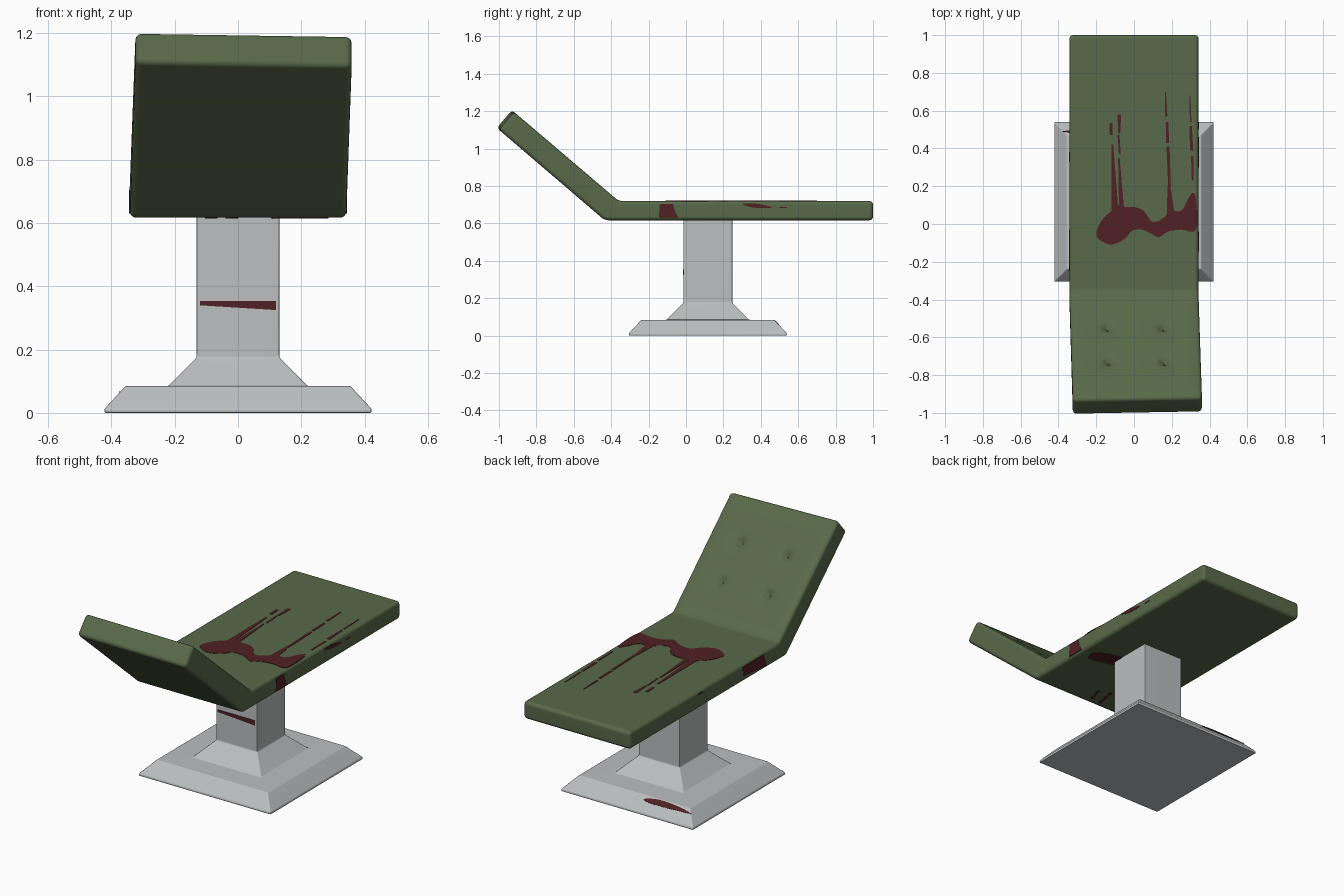
import bpy, bmesh, math
from mathutils import Vector

if "Cube" in bpy.data.objects:
    bpy.data.objects.remove(bpy.data.objects["Cube"])


def material(name, rgb):
    m = bpy.data.materials.new(name)
    m.diffuse_color = (*rgb, 1)
    m.use_nodes = True
    m.node_tree.nodes["Principled BSDF"].inputs["Base Color"].default_value = m.diffuse_color
    return m


GREEN = material("green_vinyl", (0.097, 0.142, 0.067))
GREY = material("grey_metal", (0.50, 0.52, 0.525))
RED = material("dark_red", (0.080, 0.015, 0.017))


def finish(name, bm, mat, smooth=True):
    bmesh.ops.recalc_face_normals(bm, faces=bm.faces)
    me = bpy.data.meshes.new(name)
    bm.to_mesh(me)
    bm.free()
    me.materials.append(mat)
    ob = bpy.data.objects.new(name, me)
    bpy.context.collection.objects.link(ob)
    if smooth:
        bpy.ops.object.select_all(action='DESELECT')
        bpy.context.view_layer.objects.active = ob
        ob.select_set(True)
        bpy.ops.object.shade_smooth_by_angle(angle=math.radians(40))
        ob.modifiers.new("weighted", 'WEIGHTED_NORMAL').keep_sharp = True
    return ob


# Pedestal: stacked square rings (half width, height)
CY = 0.117
bm = bmesh.new()
prev = None
for h, z in [(0.422, 0), (0.422, 0.013), (0.355, 0.085), (0.22, 0.085), (0.131, 0.175), (0.131, 0.64)]:
    ring = [bm.verts.new((sx * h, CY + sy * h, z)) for sx, sy in ((-1, -1), (1, -1), (1, 1), (-1, 1))]
    if prev:
        for i in range(4):
            j = (i + 1) % 4
            bm.faces.new((prev[i], prev[j], ring[j], ring[i]))
    else:
        bm.faces.new(ring[::-1])
    prev = ring
bm.faces.new(prev)
bmesh.ops.bevel(bm, geom=bm.edges[:], offset=0.005, segments=2, profile=0.5, affect='EDGES')
finish("pedestal", bm, GREY)

# Cushion: bent side profile (y, z), headrest turned slightly askew
profile = [(1.0, 0.72), (-0.36, 0.72), (-0.925, 1.201), (-1.006, 1.106), (-0.435, 0.617), (1.0, 0.617)]
slope = Vector((0, -0.565, 0.481)).normalized()
normal = Vector((0, 0.481, 0.565)).normalized()
bm = bmesh.new()
sides = []
for x in (-0.342, 0.342):
    s = -1 if x < 0 else 1
    ring = []
    for i, (y, z) in enumerate(profile):
        p = Vector((x, y, z))
        if i in (2, 3):
            p += Vector((0.018, 0, 0)) - slope * 0.008 * s
        ring.append(bm.verts.new(p))
    sides.append(ring)
bm.faces.new(sides[0])
bm.faces.new(sides[1][::-1])
for i in range(6):
    j = (i + 1) % 6
    bm.faces.new((sides[0][i], sides[0][j], sides[1][j], sides[1][i]))
bmesh.ops.recalc_face_normals(bm, faces=bm.faces)
bmesh.ops.bevel(bm, geom=bm.edges[:], offset=0.02, segments=4, profile=0.5, affect='EDGES')

# Button dimples: cut a grid in the headrest face and press it in
bm.normal_update()
region = [max((f for f in bm.faces if f.normal.dot(normal) > 0.99), key=lambda f: f.calc_area())]
axis = Vector((1, 0, 0))
cuts = [(axis, axis * (-0.27 + 0.0125 * i)) for i in range(46)]
start = Vector((0, -0.36, 0.72))
cuts += [(slope, start + slope * (0.08 + 0.0125 * i)) for i in range(45)]
for no, co in cuts:
    geom = set(region)
    for f in region:
        geom.update(f.edges)
        geom.update(f.verts)
    res = bmesh.ops.bisect_plane(bm, geom=list(geom), dist=1e-5, plane_co=co, plane_no=no)
    region = [g for g in res["geom"] if isinstance(g, bmesh.types.BMFace)]
buttons = []
for x, y in ((-0.14, -0.545), (0.155, -0.545), (-0.135, -0.725), (0.16, -0.725)):
    buttons.append(Vector((x, y, 0.72 + (-0.36 - y) * 0.481 / 0.565)))
for v in {v for f in region for v in f.verts}:
    depth = 0
    for b in buttons:
        r = (v.co - b).length
        if r < 0.13:
            depth += 0.024 * math.exp(-(r / 0.02) ** 2) + 0.006 * math.exp(-(r / 0.05) ** 2)
    v.co -= normal * depth
finish("cushion", bm, GREEN)

# Stains: thin plates laid on the surfaces
stains = bmesh.new()


def rounded(pts, n=4):
    """Closed Catmull-Rom outline through the points."""
    pts = [Vector(p) for p in pts]
    out = []
    for i in range(len(pts)):
        a, b, c, d = (pts[(i + k) % len(pts)] for k in (-1, 0, 1, 2))
        for s in range(n):
            t = s / n
            out.append(0.5 * (2 * b + (c - a) * t + (2 * a - 5 * b + 4 * c - d) * t * t
                              + (3 * b - a - 3 * c + d) * t ** 3))
    return out


def plate(pts, origin, u, v, n):
    o, u, v, n = Vector(origin), Vector(u), Vector(v), Vector(n).normalized()
    loops = [[stains.verts.new(o + u * p[0] + v * p[1] + n * h) for p in pts] for h in (-0.002, 0.002)]
    stains.faces.new(loops[0][::-1])
    stains.faces.new(loops[1])
    for i in range(len(pts)):
        j = (i + 1) % len(pts)
        stains.faces.new((loops[0][i], loops[0][j], loops[1][j], loops[1][i]))


X, Y, Z = (1, 0, 0), (0, 1, 0), (0, 0, 1)
TOP = ((0, 0, 0.72), X, Y, Z)
RIGHT = ((0.342, 0, 0), Y, Z, X)
LEFT = ((-0.342, 0, 0), Y, Z, (-1, 0, 0))
UNDER = ((0, 0, 0.617), X, Y, (0, 0, -1))

# Large pool on the seat
plate(rounded([(-0.2, -0.05), (-0.17, 0.02), (-0.12, 0.07), (-0.105, 0.1), (-0.05, 0.09), (0, 0.09),
               (0.05, 0.07), (0.1, 0.01), (0.16, 0.035), (0.19, 0.07), (0.25, 0.07), (0.285, 0.13),
               (0.31, 0.165), (0.328, 0.13), (0.328, -0.03), (0.25, -0.03), (0.18, -0.04), (0.13, -0.07),
               (0.08, -0.045), (0.04, -0.03), (-0.01, -0.035), (-0.05, -0.08), (-0.12, -0.11),
               (-0.18, -0.085)]), *TOP)
# Broken streaks: x at start, x at end, y range, half width at start and end
for x0, x1, y0, y1, w0, w1 in [(-0.1, -0.115, 0.06, 0.42, 0.018, 0.005), (-0.12, -0.123, 0.47, 0.535, 0.008, 0.008),
                               (-0.065, -0.08, 0.06, 0.35, 0.014, 0.004), (-0.075, -0.082, 0.37, 0.47, 0.005, 0.005),
                               (-0.078, -0.078, 0.48, 0.58, 0.005, 0.01),
                               (0.195, 0.185, 0.04, 0.2, 0.022, 0.007), (0.188, 0.18, 0.2, 0.41, 0.007, 0.008),
                               (0.178, 0.175, 0.43, 0.54, 0.008, 0.007), (0.17, 0.166, 0.57, 0.7, 0.007, 0.003),
                               (0.305, 0.3, 0.39, 0.52, 0.009, 0.006), (0.3, 0.296, 0.54, 0.68, 0.004, 0.003),
                               (0.31, 0.308, 0.23, 0.36, 0.004, 0.006)]:
    plate([(x0 - w0, y0), (x0 + w0, y0), (x1 + w1, y1), (x1 - w1, y1)], *TOP)
# Stains on the cushion sides
plate([(-0.145, 0.63), (-0.04, 0.63), (-0.06, 0.67), (-0.07, 0.705), (-0.14, 0.705)], *RIGHT)
plate(rounded([(0.3, 0.705), (0.36, 0.685), (0.45, 0.682), (0.45, 0.69), (0.38, 0.705)]), *RIGHT)
plate([(0.5, 0.682), (0.54, 0.682), (0.54, 0.687), (0.5, 0.687)], *RIGHT)
plate([(-0.25, 0.63), (-0.04, 0.65), (-0.03, 0.705), (-0.22, 0.705)], *LEFT)
plate([(0.33, 0.695), (0.38, 0.698), (0.37, 0.705), (0.34, 0.705)], *LEFT)
# Stains underneath
plate(rounded([(0.27, -0.07), (0.28, 0.0), (0.2, 0.04), (0.12, 0.05), (0.11, -0.03), (0.19, -0.06)]), *UNDER)
for x, y0, y1 in ((-0.02, -0.4, -0.31), (-0.085, -0.41, -0.28)):
    plate([(x - 0.02, y0), (x - 0.005, y0), (x + 0.02, y1), (x + 0.005, y1)], *UNDER)
# Smear on the column front
plate([(-0.12, 0.34), (0.12, 0.325), (0.12, 0.354), (-0.12, 0.354)], (0, CY - 0.131, 0), X, Z, (0, -1, 0))
# Splash on the rear slope of the foot
plate(rounded([(-0.08, 0.02), (-0.16, 0.004), (-0.27, 0.008), (-0.36, 0.022), (-0.36, 0.03), (-0.2, 0.036),
               (-0.09, 0.034)]),
      (0, CY + 0.355, 0.085), X, Vector((0, 0.067, -0.072)).normalized(), (0, 0.072, 0.067))
finish("stains", stains, RED, smooth=False)
